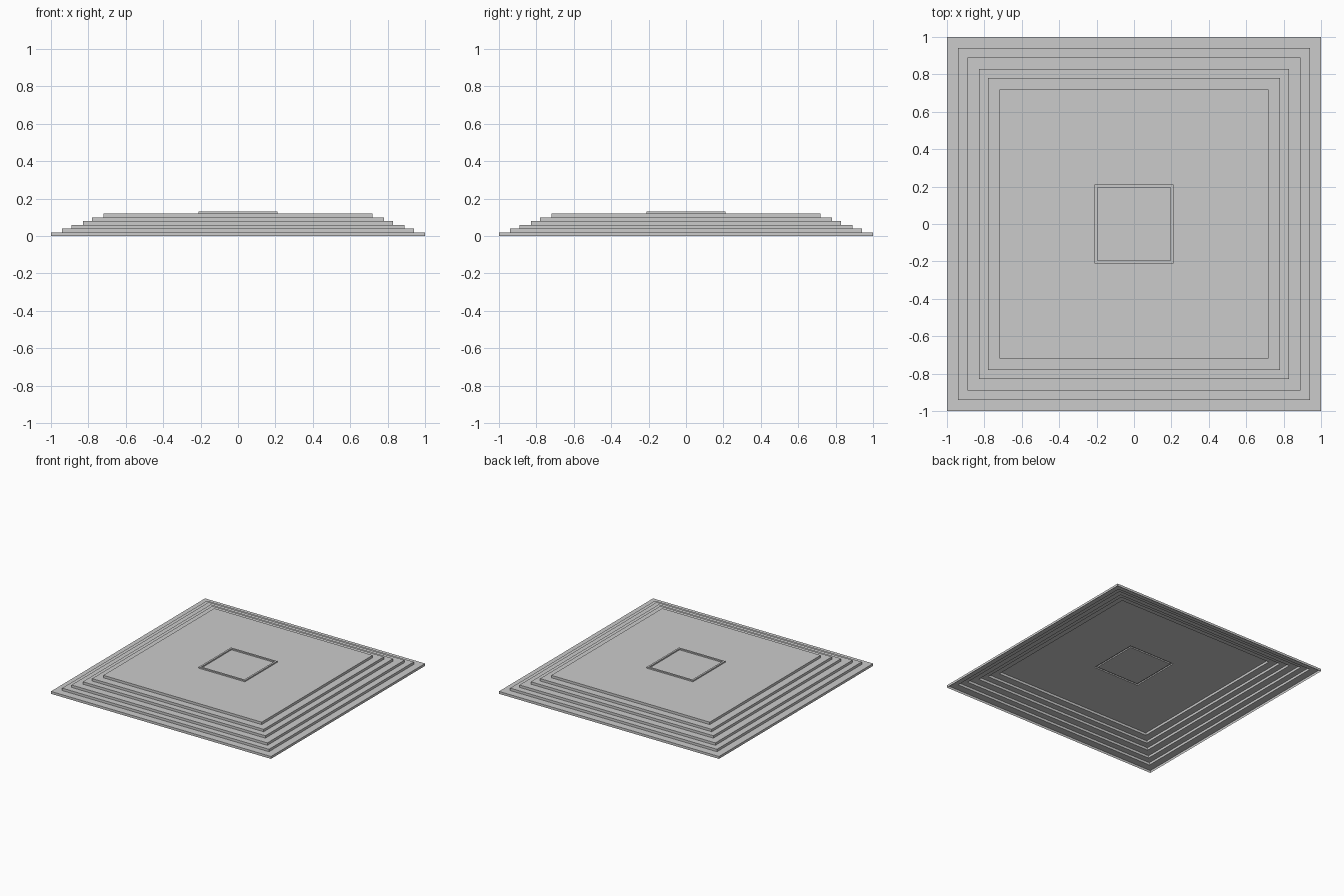
import bpy
import bmesh

cube = bpy.data.objects.get("Cube")
if cube:
    bpy.data.objects.remove(cube, do_unlink=True)

stone = bpy.data.materials.new("plain grey")
stone.use_nodes = True
grey = (0.6, 0.6, 0.6, 1)
stone.diffuse_color = grey
stone.node_tree.nodes["Principled BSDF"].inputs["Base Color"].default_value = grey


def square_shell(name, profile):
    """Join concentric squares of (half width, height) and cap the last."""
    bm = bmesh.new()
    rings = [[bm.verts.new((sx * r, sy * r, z))
              for sx, sy in ((-1, -1), (1, -1), (1, 1), (-1, 1))]
             for r, z in profile]
    for low, high in zip(rings, rings[1:]):
        for i in range(4):
            j = (i + 1) % 4
            bm.faces.new((low[i], low[j], high[j], high[i]))
    bm.faces.new(rings[-1])
    mesh = bpy.data.meshes.new(name)
    bm.to_mesh(mesh)
    bm.free()
    mesh.materials.append(stone)
    obj = bpy.data.objects.new(name, mesh)
    bpy.context.collection.objects.link(obj)
    return obj


# Six steps, open underneath
profile = []
rise = 0.02
for i, half in enumerate((1.0, 0.94, 0.89, 0.83, 0.78, 0.72)):
    profile += [(half, i * rise), (half, (i + 1) * rise)]

# Raised central rim with a sunken floor
top = profile[-1][1]
profile += [(0.21, top), (0.21, 0.13), (0.195, 0.13), (0.195, top)]

square_shell("stepped_platform", profile)
